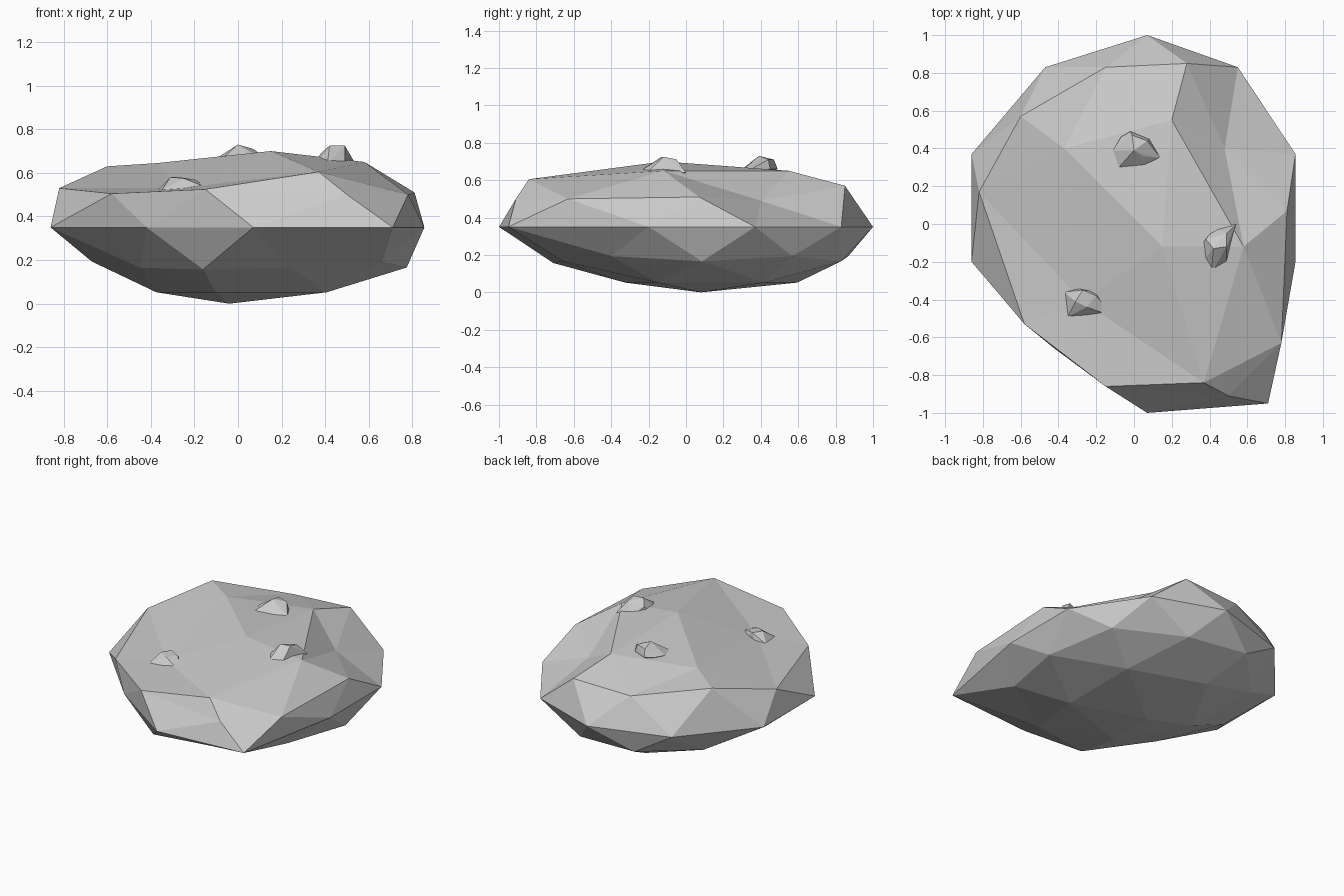
import bpy, bmesh, math

if "Cube" in bpy.data.objects:
    bpy.data.objects.remove(bpy.data.objects["Cube"])


def make_object(name, bm):
    bmesh.ops.recalc_face_normals(bm, faces=bm.faces[:])
    mesh = bpy.data.meshes.new(name)
    bm.to_mesh(mesh)
    bm.free()
    obj = bpy.data.objects.new(name, mesh)
    bpy.context.collection.objects.link(obj)
    return obj


# Sculpted rings of the boulder: icosphere direction in degrees -> position
EQUATOR = {90: (.07, 1.0), 54: (.55, .83), 18: (.855, .37), -18: (.855, -.20),
           -54: (.71, -.95), -90: (.07, -1.0), -126: (-.42, -.66),
           -162: (-.86, -.20), 162: (-.86, .37), 126: (-.47, .83)}
SHOULDER = {0: (.81, .07, .51), 36: (.48, .40, .49), 72: (.28, .85, .57),
            108: (-.15, .83, .555), 144: (-.60, .57, .63), 180: (-.82, .17, .53),
            -144: (-.58, -.53, .505), -108: (-.15, -.86, .525),
            -72: (.50, -.91, .50), -36: (.78, -.63, .50)}
CROWN = {0: (.58, -.12, .65), 72: (.20, .55, .65), 144: (-.37, .40, .645),
         -144: (-.27, -.41, .53), -72: (.37, -.84, .605)}


def nearest(ring, angle):
    return ring[min(ring, key=lambda k: abs((k - angle + 180) % 360 - 180))]


# Boulder: icosphere with a flattened underside and an uneven top
bm = bmesh.new()
bmesh.ops.create_icosphere(bm, subdivisions=2, radius=1)
for v in bm.verts:
    x, y, z = v.co
    angle = math.degrees(math.atan2(y, x))
    if z > .95:
        v.co = (.15, -.12, .70)
    elif z > .7:
        v.co = nearest(CROWN, angle)
    elif z > .2:
        v.co = nearest(SHOULDER, angle)
    elif z > -.2:
        v.co = (*nearest(EQUATOR, angle), .35)
    elif z < -.95:
        v.co = (-.04, .08, 0)
    elif z > -.7 and abs(angle + 108) < 5:
        v.co = (-.16, -.71, .157)
    elif z > -.7 and abs(angle + 144) < 5:
        v.co = (-.45, -.32, .165)
    else:
        lift = .05 if z < -.7 else 0
        v.co = (x * (.91 if x > 0 else .75) + lift * .4, y * .92 + .085 + lift, .35 + z * .35)
make_object("boulder", bm)


# Small stones resting on top: outline sunk into the boulder plus a few peaks
def stone(name, outline, base, peaks):
    bm = bmesh.new()
    for p in [(x, y, base) for x, y in outline] + peaks:
        bm.verts.new(p)
    cx = sum(p[0] for p in outline) / len(outline)
    cy = sum(p[1] for p in outline) / len(outline)
    bm.verts.new((cx, cy, base - .06))
    bmesh.ops.convex_hull(bm, input=bm.verts[:])
    make_object(name, bm)


stone("stone_back",
      [(-.11, .39), (-.08, .30), (.06, .31), (.14, .35), (.08, .45), (-.02, .49), (-.07, .46)],
      .66, [(0, .39, .73), (.07, .44, .71), (-.01, .47, .71), (.05, .36, .70)])
stone("stone_right",
      [(.35, -.12), (.36, -.20), (.41, -.26), (.49, -.21), (.52, -.08), (.54, 0), (.43, -.02)],
      .64, [(.42, -.13, .725), (.49, -.12, .725), (.49, -.05, .71), (.38, -.08, .69)])
stone("stone_left",
      [(-.37, -.36), (-.35, -.49), (-.22, -.49), (-.11, -.49), (-.19, -.36), (-.30, -.34)],
      .52, [(-.31, -.41, .58), (-.20, -.38, .57), (-.27, -.35, .58), (-.25, -.44, .575)])
